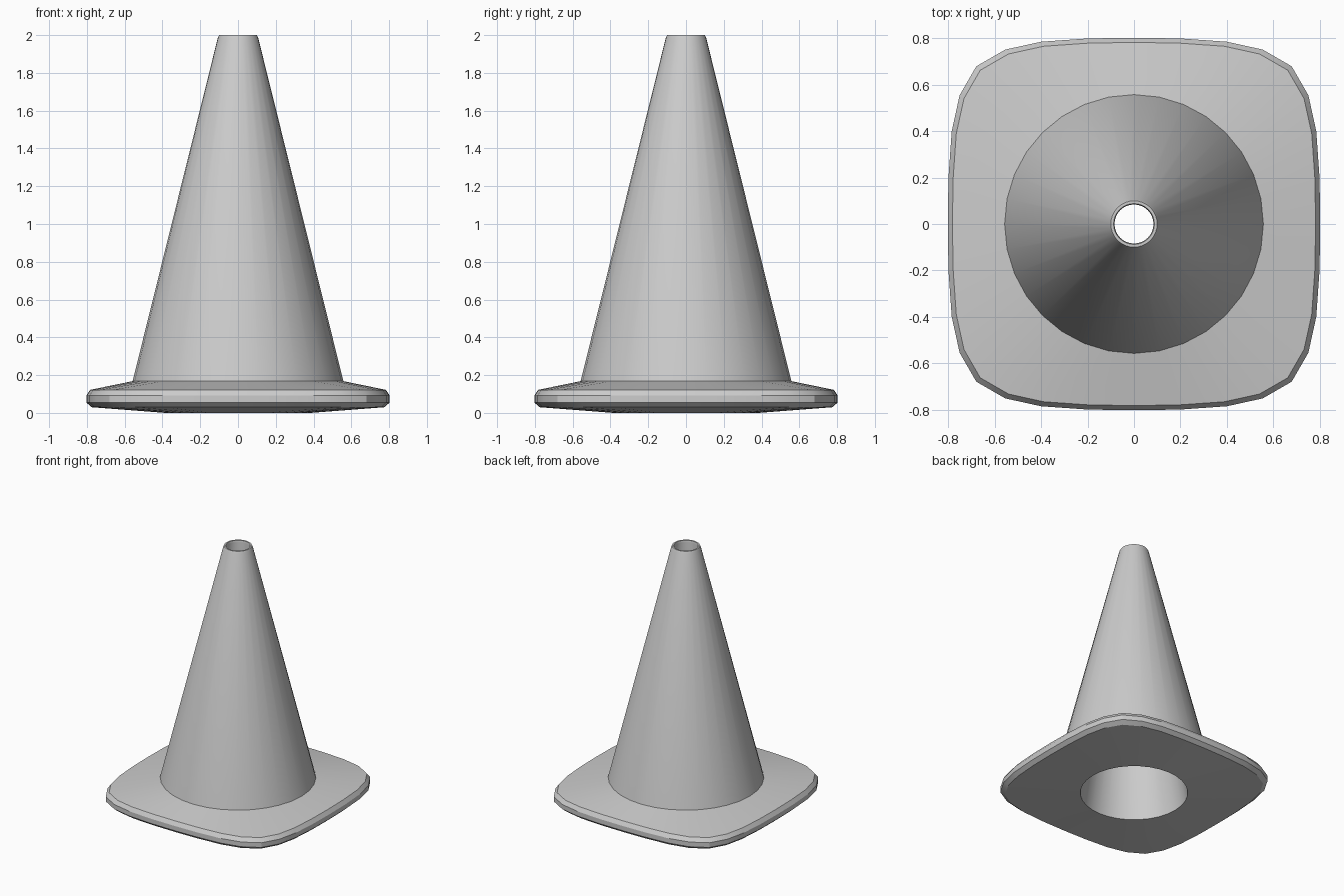
import bpy, bmesh, math

if "Cube" in bpy.data.objects:
    bpy.data.objects.remove(bpy.data.objects["Cube"])

N = 32  # sides around every ring


def circle(r, z):
    return [(r * math.cos(2 * math.pi * i / N), r * math.sin(2 * math.pi * i / N), z)
            for i in range(N)]


# Rounded-square outline: one eighth, mirrored over the diagonal, then turned four times
eighth = [(0.803, 0.0), (0.80, 0.20), (0.786, 0.40), (0.752, 0.555), (0.68, 0.68)]
quarter = eighth + [(y, x) for x, y in eighth[-2:0:-1]]
outline = []
for k in range(4):
    c, s = round(math.cos(k * math.pi / 2)), round(math.sin(k * math.pi / 2))
    outline += [(c * x - s * y, s * x + c * y) for x, y in quarter]


def square(scale, z):
    return [(x * scale, y * scale, z) for x, y in outline]


# Closed section: underside, base rim, sloping base top, cone, lip, inner bore
rings = [
    circle(0.385, 0.0),
    square(0.965, 0.03),
    square(1.0, 0.055),
    square(1.0, 0.092),
    square(0.975, 0.122),
    circle(0.558, 0.168),
    circle(0.107, 1.985),
    circle(0.100, 2.0),
    circle(0.088, 2.0),
    circle(0.084, 1.985),
]

bm = bmesh.new()
loops = [[bm.verts.new(p) for p in ring] for ring in rings]
for a, b in zip(loops, loops[1:] + loops[:1]):
    for i in range(N):
        j = (i + 1) % N
        bm.faces.new((a[i], a[j], b[j], b[i]))
bmesh.ops.recalc_face_normals(bm, faces=bm.faces)

mesh = bpy.data.meshes.new("traffic_cone")
bm.to_mesh(mesh)
bm.free()
cone = bpy.data.objects.new("traffic_cone", mesh)
bpy.context.collection.objects.link(cone)

# Smooth shading with crisp rim edges
bpy.context.view_layer.objects.active = cone
cone.select_set(True)
bpy.ops.object.shade_smooth_by_angle(angle=math.radians(30))
